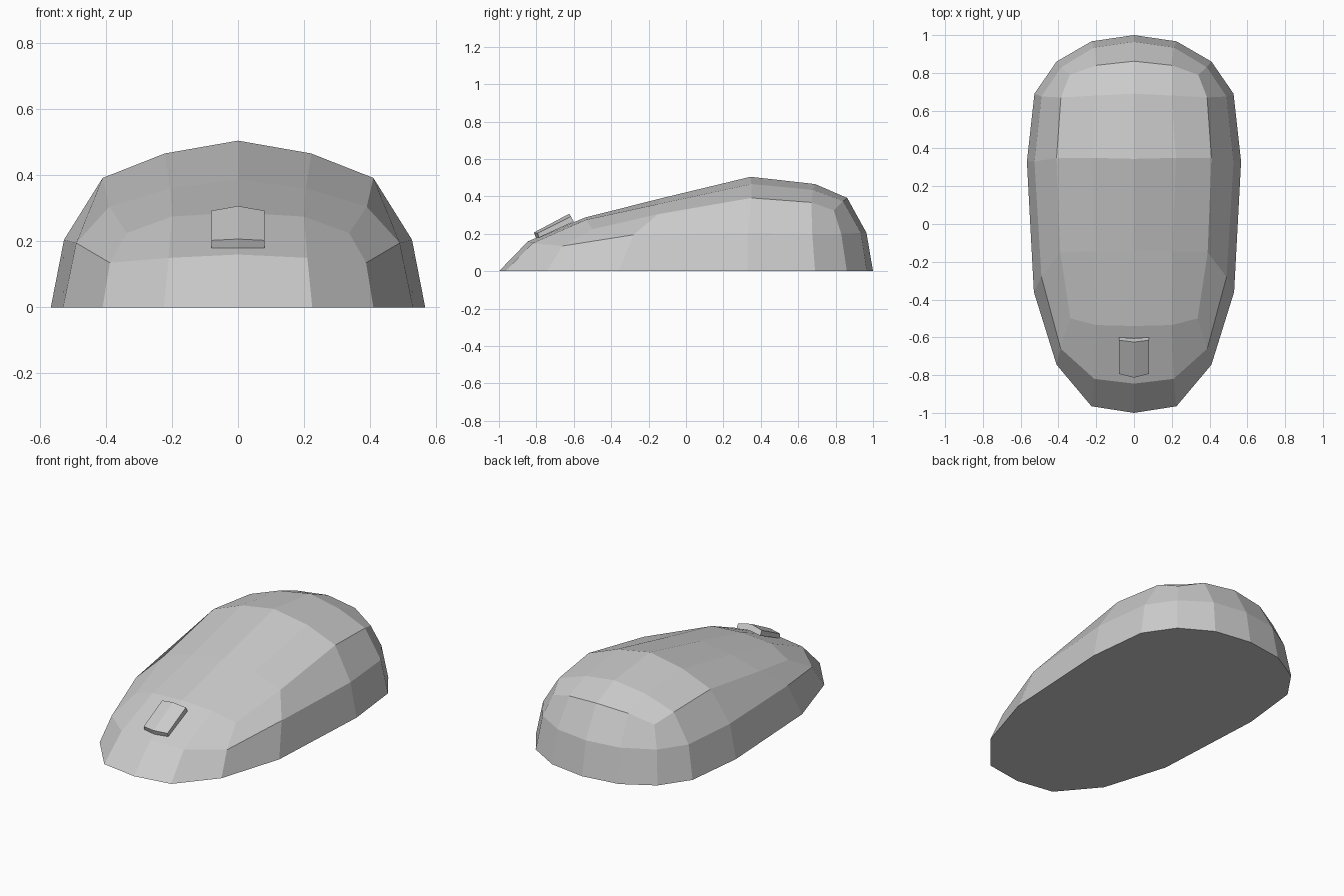
import bpy
import bmesh
from mathutils import Vector

cube = bpy.data.objects.get("Cube")
if cube:
    bpy.data.objects.remove(cube, do_unlink=True)

# One plain grey for everything
grey = bpy.data.materials.new("plain grey")
grey.use_nodes = True
colour = (0.6, 0.6, 0.6, 1)
grey.diffuse_color = colour
grey.node_tree.nodes["Principled BSDF"].inputs["Base Color"].default_value = colour


def mirrored_part(name, faces):
    """Make a part from the faces of its left half, welded and mirrored in x."""
    bm = bmesh.new()
    for face in faces:
        bm.faces.new([bm.verts.new(Vector(p)) for p in face])
    bmesh.ops.remove_doubles(bm, verts=bm.verts, dist=0.0005)
    other = bmesh.ops.duplicate(bm, geom=bm.verts[:] + bm.edges[:] + bm.faces[:])["geom"]
    for v in other:
        if isinstance(v, bmesh.types.BMVert):
            v.co.x = -v.co.x
    bmesh.ops.remove_doubles(bm, verts=bm.verts, dist=0.0005)
    bmesh.ops.recalc_face_normals(bm, faces=bm.faces)
    mesh = bpy.data.meshes.new(name)
    bm.to_mesh(mesh)
    bm.free()
    mesh.materials.append(grey)
    obj = bpy.data.objects.new(name, mesh)
    bpy.context.collection.objects.link(obj)
    return obj


def strips(rows):
    """Quads between neighbouring rows of points."""
    return [(a[i], a[i + 1], b[i + 1], b[i])
            for a, b in zip(rows, rows[1:]) for i in range(len(a) - 1)]


# Half rings of the shell, from front centre round the left side to back centre
outline = [(x, y, 0) for x, y in (
    (0, -1), (.225, -.965), (.41, -.745), (.53, -.36), (.567, .33),
    (.527, .69), (.41, .86), (.225, .967), (0, 1))]
waist = [
    (0, -.845, .16), (.21, -.82, .15), (.388, -.66, .135), (.49, -.28, .195),
    (.527, .33, .205), (.49, .675, .2), (.385, .83, .2), (.21, .935, .205),
    (0, .965, .205)]
shoulder = [
    (0, -.54, .287), (.2, -.535, .275), (.337, -.5, .225), (.39, -.15, .305),
    (.41, .35, .392), (.387, .67, .368), (.34, .79, .325), (.2, .84, .375),
    (0, .862, .392)]

# Crown of the back, between the shoulders
spine = [(0, -.14, .388), (0, .345, .505), (0, .69, .466)]
ridge = [(.205, -.145, .36), (.222, .35, .466), (.2, .68, .435)]
crown = ([shoulder[:3]]
         + [list(row) for row in zip(spine, ridge, shoulder[3:6])]
         + [shoulder[:5:-1]])

mirrored_part("mouse_shell",
              strips([outline, waist, shoulder]) + strips(crown) + [outline[::-1]])

# Crowned scroll button, tilted to lie on the front slope
top = [[(0, -.813, .207), (.08, -.793, .203)],
       [(0, -.625, .307), (.08, -.615, .293)]]
base = [[(0, -.803, .18), (.08, -.785, .18)],
        [(0, -.605, .275), (.08, -.6, .265)]]
ends = strips([top[0], base[0]]) + strips([top[1], base[1]])
side = [(top[0][1], top[1][1], base[1][1], base[0][1])]
mirrored_part("scroll_button", strips(top) + strips(base) + ends + side)
